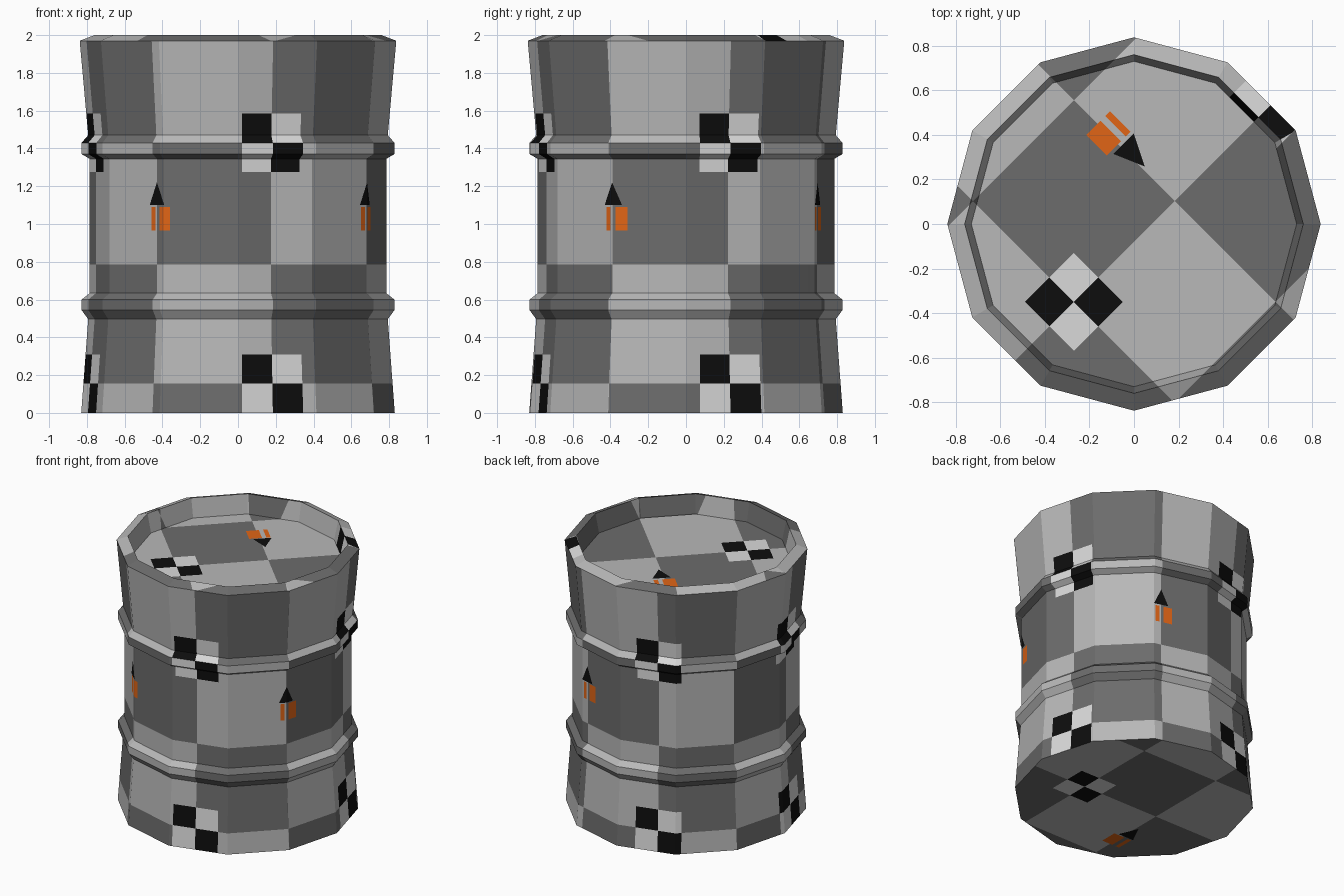
import bpy, bmesh, math
from mathutils import Vector

if "Cube" in bpy.data.objects:
    bpy.data.objects.remove(bpy.data.objects["Cube"])

SIDES = 12


def make_mat(name, rgb):
    m = bpy.data.materials.new(name)
    m.diffuse_color = (*rgb, 1)
    m.use_nodes = True
    m.node_tree.nodes["Principled BSDF"].inputs["Base Color"].default_value = m.diffuse_color
    return m


LIGHT, DARK, WHITE, BLACK, ORANGE = range(5)
MATS = [make_mat("light_grey", (0.48, 0.48, 0.48)),
        make_mat("dark_grey", (0.15, 0.15, 0.15)),
        make_mat("white", (0.70, 0.70, 0.70)),
        make_mat("black", (0.004, 0.004, 0.004)),
        make_mat("orange", (0.75, 0.13, 0.008))]


def finish(bm, name, rule):
    """Colour every face by a rule on its centre and make the object."""
    for f in bm.faces:
        f.material_index = rule(f.calc_center_median())
    me = bpy.data.meshes.new(name)
    bm.to_mesh(me)
    bm.free()
    for m in MATS:
        me.materials.append(m)
    ob = bpy.data.objects.new(name, me)
    bpy.context.collection.objects.link(ob)


def lathe(profile, cap=False, flip=False):
    """Twelve-sided rings joined along a (radius, z) profile."""
    bm = bmesh.new()
    rings = [[bm.verts.new((r * math.cos(2 * math.pi * i / SIDES),
                            r * math.sin(2 * math.pi * i / SIDES), z))
              for i in range(SIDES)] for r, z in profile]
    for a, b in zip(rings, rings[1:]):
        for i in range(SIDES):
            j = (i + 1) % SIDES
            bm.faces.new((a[i], a[j], b[j], b[i]))
    if cap:
        bm.faces.new(rings[-1][::-1] if flip else rings[-1])
    return bm


def cut(bm, co, no):
    bmesh.ops.bisect_plane(bm, geom=bm.verts[:] + bm.edges[:] + bm.faces[:],
                           plane_co=co, plane_no=no, dist=1e-5)


# ---- drum body: angle 0 is the front, positive towards the right ----
STEP, A0 = 46.9, 13.3
Z_LINES = (0.155, 0.785, 1.43)
MARK_ANGLES = [A0 + 2 * STEP * k for k in (-1, 0, 1, 2)]
ARROW_ANGLES = [A0 + STEP * k for k in (-1, 1, 3)]
MARK_A, MARK_Z = 11.8, 0.155
PATCHES = ((-3.0, -1.0), (1.2, 6.0))      # orange patches, angle from arrow
PATCH_Z = (0.965, 1.09)


def body_rule(c):
    a = math.degrees(math.atan2(c.x, -c.y))
    if a < -120:
        a += 360
    for m in MARK_ANGLES:
        for z in (Z_LINES[0], Z_LINES[2]):
            if abs(a - m) < MARK_A and abs(c.z - z) < MARK_Z:
                return BLACK if (a < m) == (c.z > z) else WHITE
    if PATCH_Z[0] < c.z < PATCH_Z[1]:
        for m in ARROW_ANGLES:
            if any(lo < a - m < hi for lo, hi in PATCHES):
                return ORANGE
    column = math.floor((a - A0) / STEP)
    row = sum(c.z > z for z in Z_LINES)
    return DARK if (column + row) % 2 else LIGHT


body = lathe([(0.83, 0), (0.793, 0.496), (0.828, 0.544), (0.828, 0.60),
              (0.785, 0.634), (0.785, 1.345), (0.828, 1.37), (0.828, 1.43),
              (0.793, 1.47), (0.838, 1.97)])
for z in (*Z_LINES, *PATCH_Z, 0.31, 1.275, 1.585):
    cut(body, (0, 0, z), (0, 0, 1))
angles = [A0 + STEP * k for k in range(-2, 5)]
angles += [m + s * MARK_A for m in MARK_ANGLES for s in (-1, 1)]
angles += [m + e for m in ARROW_ANGLES for p in PATCHES for e in p]
for a in angles:
    t = math.radians(a)
    cut(body, (0, 0, 0), (math.cos(t), math.sin(t), 0))
finish(body, "drum_body", body_rule)


# ---- painted arrows around the body ----
def on_body(a, z):
    r = 0.788 * math.cos(math.radians(15)) / math.cos(math.radians(a % 30 - 15))
    t = math.radians(a)
    return (r * math.sin(t), -r * math.cos(t), z)


arrows = bmesh.new()
for m in ARROW_ANGLES:
    tip, mid = (arrows.verts.new(on_body(m, z)) for z in (1.22, 1.10))
    left, right = (arrows.verts.new(on_body(m + s * 3.9, 1.10)) for s in (-1, 1))
    arrows.faces.new((tip, left, mid))
    arrows.faces.new((tip, mid, right))
finish(arrows, "body_arrows", lambda c: BLACK)


# ---- checkered ends: a square grid (u, v) around one marker ----
CELL, HALF = 0.64, 0.155


def checkered_end(name, bm, origin, u, v, top):
    o, u, v = Vector(origin), Vector(u).normalized(), Vector(v).normalized()
    rim_p = 1.20                                    # marker on the rim
    p_lines = (-CELL, 0, CELL, -HALF, HALF, 0.57, 0.66, 0.69, 0.72)
    q_lines = (-CELL, 0, CELL, -HALF, HALF, 0.36, 0.49)
    for d in p_lines + ((rim_p - HALF,) if top else ()):
        cut(bm, o + u * d, u)
    for d in q_lines:
        cut(bm, o + v * d, v)

    def rule(c):
        w = Vector((c.x, c.y, 0)) - o
        p, q = w.dot(u), w.dot(v)
        in_mark = abs(p) < HALF
        s = p
        if top and p > rim_p - HALF and math.hypot(c.x, c.y) > 0.70:
            in_mark, s = c.z > 1.87, p - rim_p
        if in_mark and abs(q) < HALF:
            return BLACK if (s * q < 0) == top else WHITE
        if 0.36 < q < 0.49 and (0.57 < p < 0.66 or 0.69 < p < 0.72):
            return ORANGE
        even = (math.floor(p / CELL) + math.floor(q / CELL)) % 2 == 0
        return DARK if even == top else LIGHT

    finish(bm, name, rule)
    # painted arrow plate
    z = 1.863 if top else -0.003
    pl = bmesh.new()
    tri = [pl.verts.new(o + u * p + v * q + Vector((0, 0, z)))
           for p, q in ((0.655, 0.205), (0.725, 0.345), (0.595, 0.345))]
    face = pl.faces.new(tri)
    face.normal_update()
    if (face.normal.z > 0) != top:
        face.normal_flip()
    finish(pl, name + "_arrow", lambda c: BLACK)


# bevelled rim, recess wall and sunken lid
lid = lathe([(0.838, 1.97), (0.76, 2.0), (0.73, 1.86)], cap=True)
checkered_end("rim_and_lid", lid, (-0.27, -0.35, 0), (1, 1, 0), (-1, 1, 0), True)

# flat base
base = lathe([(0.83, 0)], cap=True, flip=True)
checkered_end("base", base, (0.36, -0.10, 0), (-1, 0, 0), (0, -1, 0), False)
